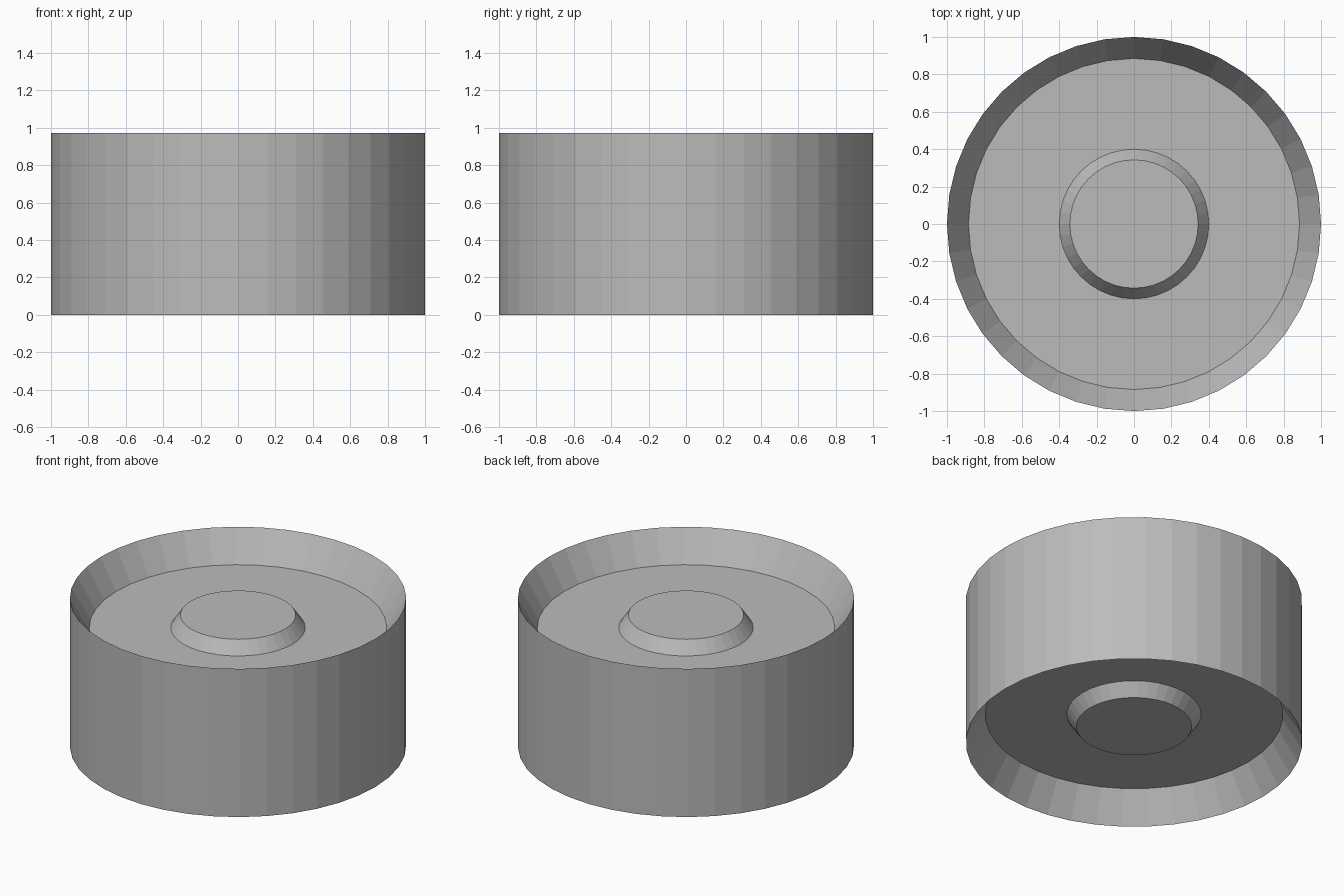
import bpy, bmesh, math

if "Cube" in bpy.data.objects:
    bpy.data.objects.remove(bpy.data.objects["Cube"])

SIDES = 40
H = 0.972

# Half profile (radius, height) from bottom boss around the rim to the top boss
half = [(0.343, 0.112), (0.40, 0.195), (0.885, 0.195), (1.0, 0.0)]
profile = half + [(r, H - z) for r, z in reversed(half)]

grey = bpy.data.materials.new("plain grey")
grey.diffuse_color = (0.5, 0.5, 0.5, 1)
grey.use_nodes = True
grey.node_tree.nodes["Principled BSDF"].inputs["Base Color"].default_value = grey.diffuse_color

# Lathe the profile into flat-sided rings, capped at both bosses
bm = bmesh.new()
rings = []
for r, z in profile:
    rings.append([bm.verts.new((r * math.cos(a), r * math.sin(a), z))
                  for a in (2 * math.pi * i / SIDES for i in range(SIDES))])
for lower, upper in zip(rings, rings[1:]):
    for i in range(SIDES):
        j = (i + 1) % SIDES
        bm.faces.new((lower[i], lower[j], upper[j], upper[i]))
bm.faces.new(rings[0])
bm.faces.new(rings[-1])
bmesh.ops.recalc_face_normals(bm, faces=bm.faces)

mesh = bpy.data.meshes.new("recessed_wheel")
bm.to_mesh(mesh)
bm.free()
mesh.materials.append(grey)
wheel = bpy.data.objects.new("recessed_wheel", mesh)
bpy.context.collection.objects.link(wheel)
